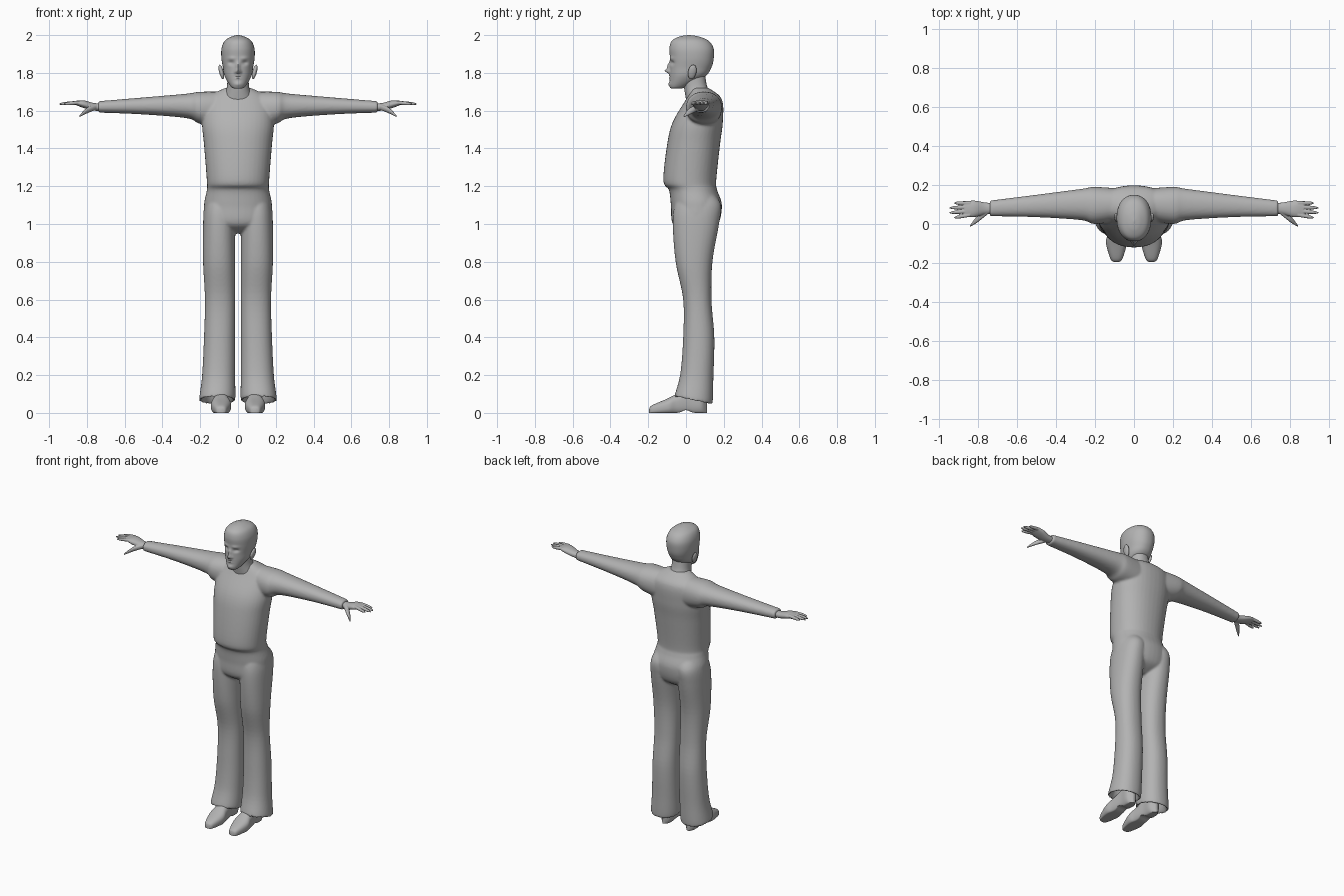
import bpy, bmesh, math
from mathutils import Matrix, Euler

default_cube = bpy.data.objects.get("Cube")
if default_cube:
    bpy.data.objects.remove(default_cube, do_unlink=True)

grey = bpy.data.materials.new("plain grey")
grey.use_nodes = True
grey.diffuse_color = (.45, .45, .45, 1)
grey.node_tree.nodes["Principled BSDF"].inputs["Base Color"].default_value = grey.diffuse_color


def smooth_sections(sections, steps):
    """Add in-between sections along a smooth curve through the given ones."""
    padded = [sections[0], *sections, sections[-1]]
    result = []
    for before, start, end, after in zip(padded, padded[1:], padded[2:], padded[3:]):
        for step in range(steps):
            t = step / steps
            section = []
            for a, b, c, d in zip(before, start, end, after):
                leave, arrive = (c - a) / 2, (d - b) / 2
                blend_in = t * t * (3 - 2 * t)
                section.append(b + (c - b) * blend_in
                               + leave * t * (1 - t) ** 2 - arrive * t * t * (1 - t))
            result.append(section)
    return result + [sections[-1]]


def rounded(value, power):
    return math.copysign(abs(value) ** (2 / power), value)


def loft(bm, sections, axis="z", side=1, power=2.2, segments=40, steps=6):
    """Skin oval sections (position, first low, first high, second low, second high)."""
    rings = []
    for position, low_a, high_a, low_b, high_b in smooth_sections(sections, steps):
        ring = []
        for index in range(segments):
            angle = math.tau * index / segments
            across = rounded(math.cos(angle), power)
            along = rounded(math.sin(angle), power)
            a = (low_a + high_a + (high_a - low_a) * across) / 2
            b = (low_b + high_b + (high_b - low_b) * along) / 2
            places = {"x": (position, a, b), "y": (a, position, b), "z": (a, b, position)}
            x, y, z = places[axis]
            ring.append(bm.verts.new((x * side, y, z)))
        rings.append(ring)
    for lower, upper in zip(rings, rings[1:]):
        for index in range(segments):
            bm.faces.new((lower[index - 1], lower[index], upper[index], upper[index - 1]))
    bm.faces.new(rings[0])
    bm.faces.new(rings[-1])
    return [vert for ring in rings for vert in ring]


def finish(bm, name):
    bmesh.ops.recalc_face_normals(bm, faces=bm.faces[:])
    mesh = bpy.data.meshes.new(name)
    bm.to_mesh(mesh)
    bm.free()
    mesh.materials.append(grey)
    obj = bpy.data.objects.new(name, mesh)
    bpy.context.collection.objects.link(obj)
    bpy.ops.object.select_all(action="DESELECT")
    obj.select_set(True)
    bpy.context.view_layer.objects.active = obj
    bpy.ops.object.shade_smooth_by_angle(angle=math.radians(50))
    return obj


def melt_together(obj, voxel_size, iterations):
    """Merge overlapping parts into one soft skin."""
    remesh = obj.modifiers.new("merge", "REMESH")
    remesh.mode = "VOXEL"
    remesh.voxel_size = voxel_size
    remesh.use_smooth_shade = True
    soften = obj.modifiers.new("soften", "SMOOTH")
    soften.iterations = iterations


def symmetric(rows):
    """Turn rows of height, half width, front, back into sections."""
    return [(height, -half, half, front, back) for height, half, front, back in rows]


# Clothed body: trunk
body = bmesh.new()
loft(body, symmetric([
    (.95, .06, 0, .1), (1, .17, -.07, .17), (1.1, .18, -.08, .19), (1.18, .165, -.09, .165),
    (1.23, .165, -.12, .16), (1.42, .18, -.1, .18), (1.54, .19, -.07, .195),
    (1.66, .17, 0, .19), (1.72, .07, .03, .12)]))

# Sleeves and flared trousers, the hem turned up inside and dipping at the back
sleeve = [(.05, .02, .18, 1.5, 1.7), (.2, 0, .19, 1.53, 1.7), (.27, .02, .18, 1.56, 1.69),
          (.5, .035, .15, 1.58, 1.67), (.74, .04, .12, 1.59, 1.65)]
inner = .015
trouser = [(height, inner, outer, front, back) for height, outer, front, back in (
    (.07, .205, -.06, .14), (.2, .19, -.03, .145), (.4, .18, -.015, .15), (.6, .175, -.015, .135),
    (.8, .185, -.055, .14), (1, .185, -.07, .175), (1.1, .175, -.06, .185), (1.16, .15, -.03, .15))]
hem, low_a, high_a, low_b, high_b = trouser[0]
lining = [(hem + depth, low_a + gap, high_a - gap, low_b + gap, high_b - gap)
          for depth, gap in ((.08, .03), (.02, .02))]
for side in (1, -1):
    loft(body, sleeve, "x", side)
    for vert in loft(body, lining + trouser, "z", side):
        fade = max(0, 1 - vert.co.z / .35)
        vert.co.z -= fade * (vert.co.y - .04) / 4
melt_together(finish(body, "clothed_body"), .007, 5)

# Neck
neck = bmesh.new()
loft(neck, symmetric([(1.66, .085, 0, .16), (1.72, .06, -.01, .115), (1.8, .055, -.02, .1)]))
finish(neck, "neck")

# Head, with the face shaped by soft pushes
head = bmesh.new()
skull = loft(head, symmetric([
    (1.717, .01, -.07, -.04), (1.725, .035, -.085, 0), (1.78, .07, -.085, .1),
    (1.83, .08, -.085, .135), (1.88, .088, -.085, .147), (1.93, .087, -.088, .146),
    (1.97, .07, -.075, .12), (1.992, .035, -.035, .07), (2, .003, .01, .02)]),
    segments=96, steps=8)
# Offset from the middle, height, width, tallness, push
face_pushes = {
    "nose tip": (0, 1.81, .012, .012, .025),
    "nose bridge": (0, 1.835, .01, .02, .014),
    "lips": (0, 1.78, .02, .01, .008),
    "mouth line": (0, 1.78, .02, .002, -.008),
    "chin": (0, 1.74, .02, .01, .008),
    "eye socket": (.036, 1.853, .016, .01, -.011),
    "brow": (.034, 1.877, .02, .008, .005),
    "nostril": (.014, 1.803, .006, .006, .008)}
for vert in skull:
    if vert.co.y < 0:
        for offset, height, width, tallness, push in face_pushes.values():
            sideways = (abs(vert.co.x) - offset) / width
            upward = (vert.co.z - height) / tallness
            vert.co.y -= push * math.exp(-sideways ** 2 - upward ** 2)
finish(head, "head")

for side, label in ((1, "left"), (-1, "right")):
    # Ear: a flat disc leaning out at the top
    ear = bmesh.new()
    placing = Matrix.LocRotScale((side * .088, .033, 1.805), Euler((-.2, side * .25, 0)),
                                 (.012, .022, .04))
    bmesh.ops.create_uvsphere(ear, u_segments=24, v_segments=16, radius=1, matrix=placing)
    finish(ear, label + "_ear")

    # Hand: palm, four spread fingers and a lowered thumb
    hand = bmesh.new()
    loft(hand, [(.7, .055, .105, 1.6, 1.64), (.76, .05, .11, 1.6, 1.64),
                (.82, .035, .12, 1.615, 1.655), (.87, .04, .115, 1.635, 1.65)], "x", side)
    for number in range(4):
        spread = number - 1.5
        knuckle, tip = .077 + .02 * spread, .07 + .025 * spread
        reach = .11 - .012 * spread ** 2
        finger = []
        for t, thick in ((0, .01), (.7, .009), (1, .003)):
            y = knuckle + (tip - knuckle) * t
            z = 1.643 - .008 * t
            finger.append((.84 + reach * t, y - thick, y + thick, z - thick, z + thick))
        loft(hand, finger, "x", side, segments=16)
    loft(hand, [(.75, .05, .08, 1.605, 1.635), (.8, .01, .045, 1.585, 1.615),
                (.84, -.015, -.005, 1.565, 1.575)], "x", side, segments=16)
    melt_together(finish(hand, label + "_hand"), .003, 2)

    # Shoe: pointed toe, flat sole with a raised arch before the heel
    shoe = bmesh.new()
    middle = .09
    last = [(y, middle - half, middle + half, -.01, top) for y, half, top in (
        (-.195, .01, .02), (-.18, .03, .04), (-.1, .053, .075), (-.05, .045, .1),
        (.02, .037, .13), (.08, .037, .13), (.11, .01, .1))]
    for vert in loft(shoe, last, "y", side, power=2.5):
        arch = .015 * math.exp(-(vert.co.y / .025) ** 2)
        vert.co.z = max(arch, vert.co.z)
    finish(shoe, label + "_shoe")
